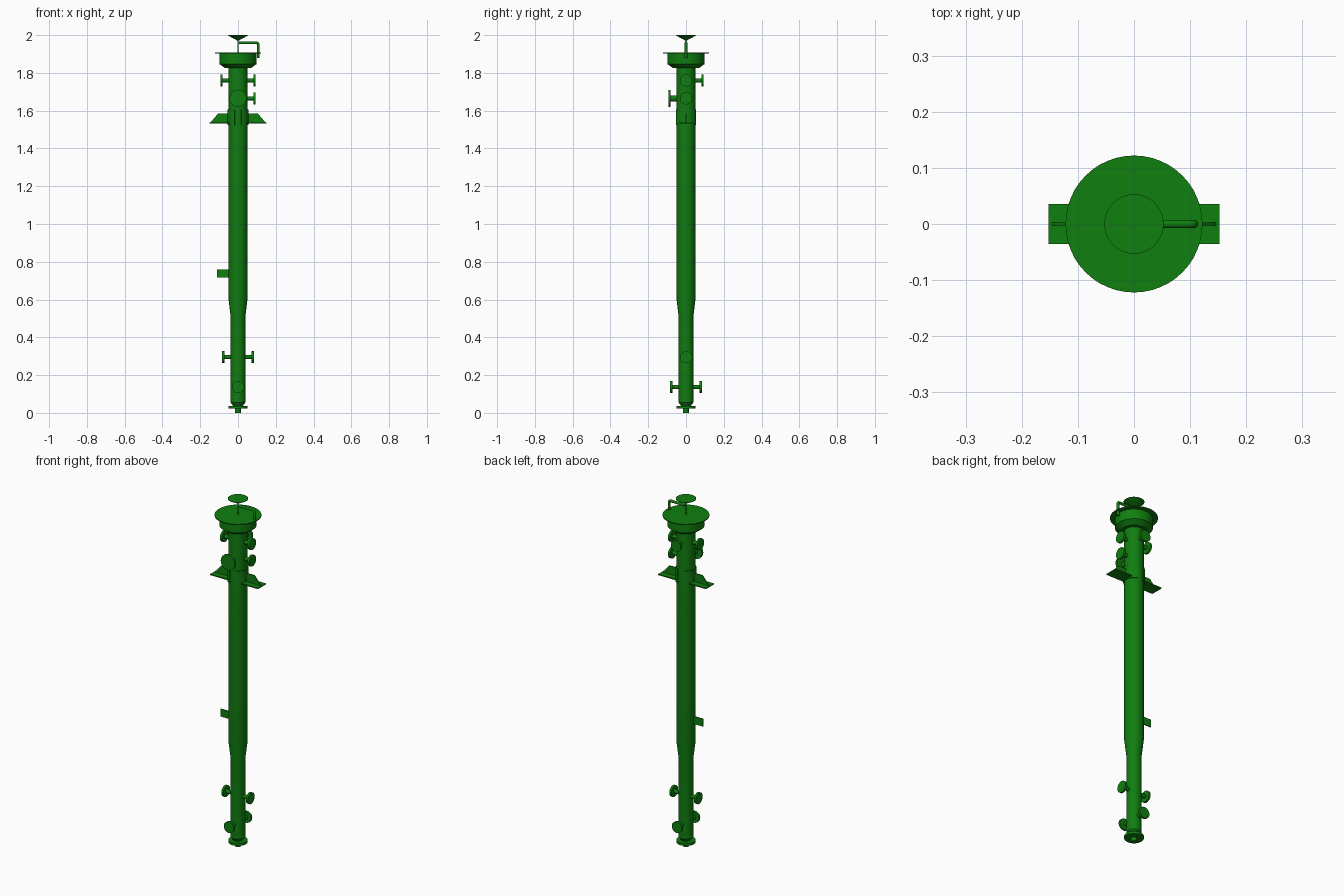
import bpy
import bmesh
from math import cos, sin, pi, radians
from mathutils import Vector

cube = bpy.data.objects.get("Cube")
if cube:
    bpy.data.objects.remove(cube, do_unlink=True)

# Single painted-steel colour
green = bpy.data.materials.new("green paint")
green.use_nodes = True
COLOUR = (0.005, 0.21, 0.005, 1)
green.diffuse_color = COLOUR
green.node_tree.nodes["Principled BSDF"].inputs["Base Color"].default_value = COLOUR


def finish(name, bm):
    """Turn a bmesh into a painted object with sharp edges kept."""
    bmesh.ops.recalc_face_normals(bm, faces=bm.faces)
    mesh = bpy.data.meshes.new(name)
    bm.to_mesh(mesh)
    bm.free()
    mesh.materials.append(green)
    obj = bpy.data.objects.new(name, mesh)
    bpy.context.collection.objects.link(obj)
    bpy.ops.object.select_all(action="DESELECT")
    obj.select_set(True)
    bpy.context.view_layer.objects.active = obj
    bpy.ops.object.shade_smooth_by_angle(angle=radians(30))
    return obj


def lathe(name, profile, origin=(0, 0, 0), axis=(0, 0, 1), sides=40):
    """Revolve (radius, distance) points about an axis, capping both ends."""
    bm = bmesh.new()
    turn = Vector((0, 0, 1)).rotation_difference(Vector(axis))
    rings = []
    for r, d in profile:
        rings.append([bm.verts.new(Vector(origin) + turn @ Vector(
            (r * cos(2 * pi * i / sides), r * sin(2 * pi * i / sides), d)))
            for i in range(sides)])
    for low, high in zip(rings, rings[1:]):
        for i in range(sides):
            j = (i + 1) % sides
            bm.faces.new((low[i], low[j], high[j], high[i]))
    bm.faces.new(rings[0])
    bm.faces.new(rings[-1])
    bmesh.ops.remove_doubles(bm, verts=bm.verts, dist=0.00001)
    return finish(name, bm)


def extrude_xz(name, outline, y0, y1):
    """Extrude an outline in the xz plane from y0 to y1."""
    bm = bmesh.new()
    face = bm.faces.new([bm.verts.new((x, y0, z)) for x, z in outline])
    grown = bmesh.ops.extrude_face_region(bm, geom=[face])["geom"]
    bmesh.ops.translate(bm, vec=(0, y1 - y0, 0),
                        verts=[g for g in grown if isinstance(g, bmesh.types.BMVert)])
    return finish(name, bm)


# Main column: bottom cone, narrow section, reducer, wide section
lathe("column", [(0.02, 0.03), (0.028, 0.04), (0.039, 0.055), (0.039, 0.51),
                 (0.05, 0.6), (0.05, 1.84)])
lathe("bottom_flange", [(0.05, 0.022), (0.05, 0.036)])
lathe("bottom_outlet", [(0.016, 0), (0.016, 0.03)])

# Head: tapered shoulder, drum and thin cover disc
lathe("head_drum", [(0.05, 1.825), (0.068, 1.825), (0.097, 1.846), (0.097, 1.903)])
lathe("cover_disc", [(0.122, 1.902), (0.122, 1.907)], sides=48)
lathe("vent_stem", [(0.003, 1.9), (0.003, 1.975)], sides=12)
lathe("vent_cone", [(0.002, 1.97), (0.053, 1.998), (0.053, 2.0)])

# Bent overflow pipe
path = bpy.data.curves.new("vent_pipe", "CURVE")
path.dimensions = "3D"
path.bevel_depth = 0.0075
path.bevel_resolution = 3
path.use_fill_caps = True
spline = path.splines.new("POLY")
bend = [(0.098 + 0.009 * sin(a), 0, 1.95 + 0.009 * cos(a))
        for a in (0, pi / 6, pi / 3, pi / 2)]
points = [(0.005, 0, 1.959)] + bend + [(0.107, 0, 1.88)]
spline.points.add(len(points) - 1)
for p, co in zip(spline.points, points):
    p.co = (*co, 1)
path.materials.append(green)
bpy.context.collection.objects.link(bpy.data.objects.new("vent_pipe", path))


# Flanged nozzles
def nozzle(name, direction, z, reach, flange=0.032, pipe=0.011):
    lathe(name, [(pipe, 0.03), (pipe, reach - 0.012), (flange, reach - 0.012),
                 (flange, reach)], (0, 0, z), direction, 28)


LEFT, RIGHT, FRONT, BACK = (1, 0, 0), (-1, 0, 0), (0, -1, 0), (0, 1, 0)
nozzle("upper_left_nozzle", LEFT, 1.76, 0.093)
nozzle("upper_right_nozzle", RIGHT, 1.76, 0.093)
nozzle("upper_back_nozzle", BACK, 1.76, 0.093)
nozzle("middle_left_nozzle", LEFT, 1.665, 0.093)
nozzle("large_front_nozzle", FRONT, 1.665, 0.093, 0.045, 0.016)
for label, side in (("left", LEFT), ("right", RIGHT)):
    nozzle("lower_" + label + "_nozzle", side, 0.295, 0.084)
for label, side in (("front", FRONT), ("back", BACK)):
    nozzle("bottom_" + label + "_nozzle", side, 0.137, 0.084)

# Support lugs: curved pad, base plate and upright gusset on each side
for label, s in (("left", 1), ("right", -1)):
    bm = bmesh.new()
    arc = [radians(a) for a in range(-70, 71, 10)]
    outline = [(0.055 * cos(a), 0.055 * sin(a)) for a in arc]
    outline += [(0.046 * cos(a), 0.046 * sin(a)) for a in reversed(arc)]
    base = bm.faces.new([bm.verts.new((s * x, y, 1.525)) for x, y in outline])
    grown = bmesh.ops.extrude_face_region(bm, geom=[base])["geom"]
    bmesh.ops.translate(bm, vec=(0, 0, 0.08),
                        verts=[g for g in grown if isinstance(g, bmesh.types.BMVert)])
    finish(label + "_lug_pad", bm)
    extrude_xz(label + "_lug_plate", [(s * 0.045, 1.531), (s * 0.152, 1.531),
                                      (s * 0.152, 1.537), (s * 0.045, 1.537)],
               -0.036, 0.036)
    extrude_xz(label + "_lug_gusset", [(s * 0.045, 1.534), (s * 0.149, 1.534),
                                       (s * 0.105, 1.585), (s * 0.045, 1.585)],
               -0.0025, 0.0025)

# Small flat bracket
extrude_xz("side_bracket", [(-0.11, 0.716), (-0.045, 0.716),
                            (-0.045, 0.759), (-0.11, 0.759)], -0.003, 0.003)
